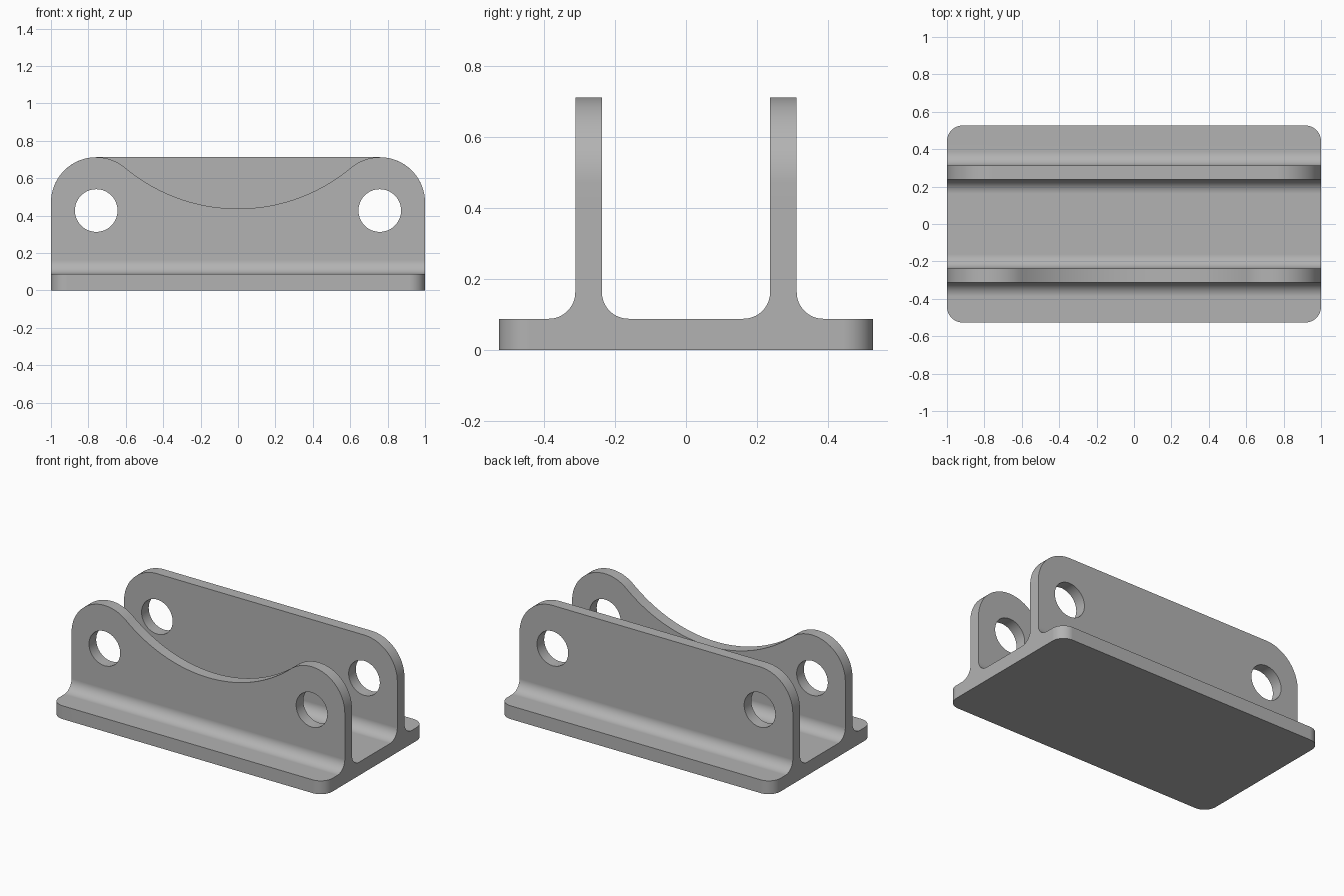
import bpy, bmesh
from math import pi, sin, cos, atan2, radians
from mathutils import Vector

cube = bpy.data.objects.get("Cube")
if cube:
    bpy.data.objects.remove(cube, do_unlink=True)

# Main dimensions
LENGTH, DEPTH, BASE = 1.0, 0.527, 0.088      # half length, half depth, plate height
IN, OUT, TOP = 0.237, 0.312, 0.712           # wall faces and height
FILLET, PLAN_R, EAR_R = 0.075, 0.085, 0.242
HOLE_Z, HOLE_R, DIP = 0.427, 0.114, 0.437
EAR_X, EAR_Z = LENGTH - EAR_R, TOP - EAR_R
FOOT = BASE + FILLET

steel = bpy.data.materials.new("grey_metal")
steel.use_nodes = True
grey = (0.45, 0.45, 0.45, 1)
steel.diffuse_color = grey
steel.node_tree.nodes["Principled BSDF"].inputs["Base Color"].default_value = grey


def arc(cx, cy, r, a0, a1, n=16):
    """Points on an arc, angles in radians."""
    angles = [a0 + (a1 - a0) * i / n for i in range(n + 1)]
    return [(cx + r * cos(a), cy + r * sin(a)) for a in angles]


def mirror(points):
    """Reflect points in the first axis, in reverse order."""
    return [(-u, v) for u, v in reversed(points)]


def extrude(bm, outlines, place, shift):
    """Extrude adjoining flat outlines as one solid."""
    faces = [bm.faces.new([bm.verts.new(place(u, v)) for u, v in o]) for o in outlines]
    verts = list({v for f in faces for v in f.verts})
    bmesh.ops.remove_doubles(bm, verts=verts, dist=0.0001)
    faces = [f for f in bm.faces if f.is_valid and f in faces] if len(faces) == 1 else \
        [f for f in bm.faces if all(abs(v.co.y - place(0, 0)[1]) < 0.0001 for v in f.verts)]
    grown = bmesh.ops.extrude_face_region(bm, geom=faces)["geom"]
    moved = [g for g in grown if isinstance(g, bmesh.types.BMVert)]
    bmesh.ops.translate(bm, vec=Vector(shift), verts=moved)


bm = bmesh.new()

# Base plate with the fillets that rise to each wall
half = [(DEPTH, 0), (DEPTH, BASE)]
half += arc(OUT + FILLET, FOOT, FILLET, -pi / 2, -pi)
half += arc(IN - FILLET, FOOT, FILLET, 0, -pi / 2)
extrude(bm, [half + mirror(half)], lambda u, v: (-LENGTH, u, v), (2 * LENGTH, 0, 0))

# Rounded plate corners
corners = [e for e in bm.edges
           if all(abs(v.co.x) > LENGTH - 0.001 and abs(v.co.y) > DEPTH - 0.001 for v in e.verts)
           and abs(e.verts[0].co.z - e.verts[1].co.z) > BASE / 2]
bmesh.ops.bevel(bm, geom=corners, offset=PLAN_R, offset_type='OFFSET',
                segments=12, profile=0.5, affect='EDGES')

# Back wall top: rounded ends and a straight edge
ear = [(LENGTH, HOLE_Z)] + arc(EAR_X, EAR_Z, EAR_R, 0, pi / 2, 24)
back_top = ear + mirror(ear)

# Front wall top: ears running tangent into a sagging arc
rise = DIP - EAR_Z
sag_r = (EAR_X ** 2 + rise ** 2 - EAR_R ** 2) / (2 * (EAR_R - rise))
sag_z = DIP + sag_r
slope = atan2(sag_z - EAR_Z, -EAR_X)
ear = [(LENGTH, HOLE_Z)] + arc(EAR_X, EAR_Z, EAR_R, 0, slope, 32)
sag = arc(0, sag_z, sag_r, slope - pi, -slope, 48)
front_top = ear + sag[1:-1] + mirror(ear)

# Walls, each split on the hole centre line so the pin holes stay open
bottom = [(LENGTH, HOLE_Z), (LENGTH, FOOT), (-LENGTH, FOOT), (-LENGTH, HOLE_Z)]
for top, y in ((front_top, -OUT), (back_top, IN)):
    upper, lower = list(top), list(bottom)
    for x in (-EAR_X, EAR_X):
        upper += arc(x, HOLE_Z, HOLE_R, pi, 0, 32)
        lower += arc(x, HOLE_Z, HOLE_R, pi, 2 * pi, 32)
    extrude(bm, [upper, lower], lambda u, v: (u, y, v), (0, OUT - IN, 0))

# Open the joint between walls and fillets and weld it
joint = [f for f in bm.faces if all(abs(v.co.z - FOOT) < 0.0001 for v in f.verts)]
bmesh.ops.delete(bm, geom=joint, context='FACES')
bmesh.ops.remove_doubles(bm, verts=bm.verts[:], dist=0.0001)
bmesh.ops.recalc_face_normals(bm, faces=bm.faces[:])

mesh = bpy.data.meshes.new("clevis_bracket")
bm.to_mesh(mesh)
bm.free()
mesh.materials.append(steel)
bracket = bpy.data.objects.new("clevis_bracket", mesh)
bpy.context.collection.objects.link(bracket)

# Smooth arcs, crisp edges
bpy.ops.object.select_all(action='DESELECT')
bracket.select_set(True)
bpy.context.view_layer.objects.active = bracket
bpy.ops.object.shade_smooth_by_angle(angle=radians(30))
weighted = bracket.modifiers.new("flat_faces", 'WEIGHTED_NORMAL')
weighted.keep_sharp = True
